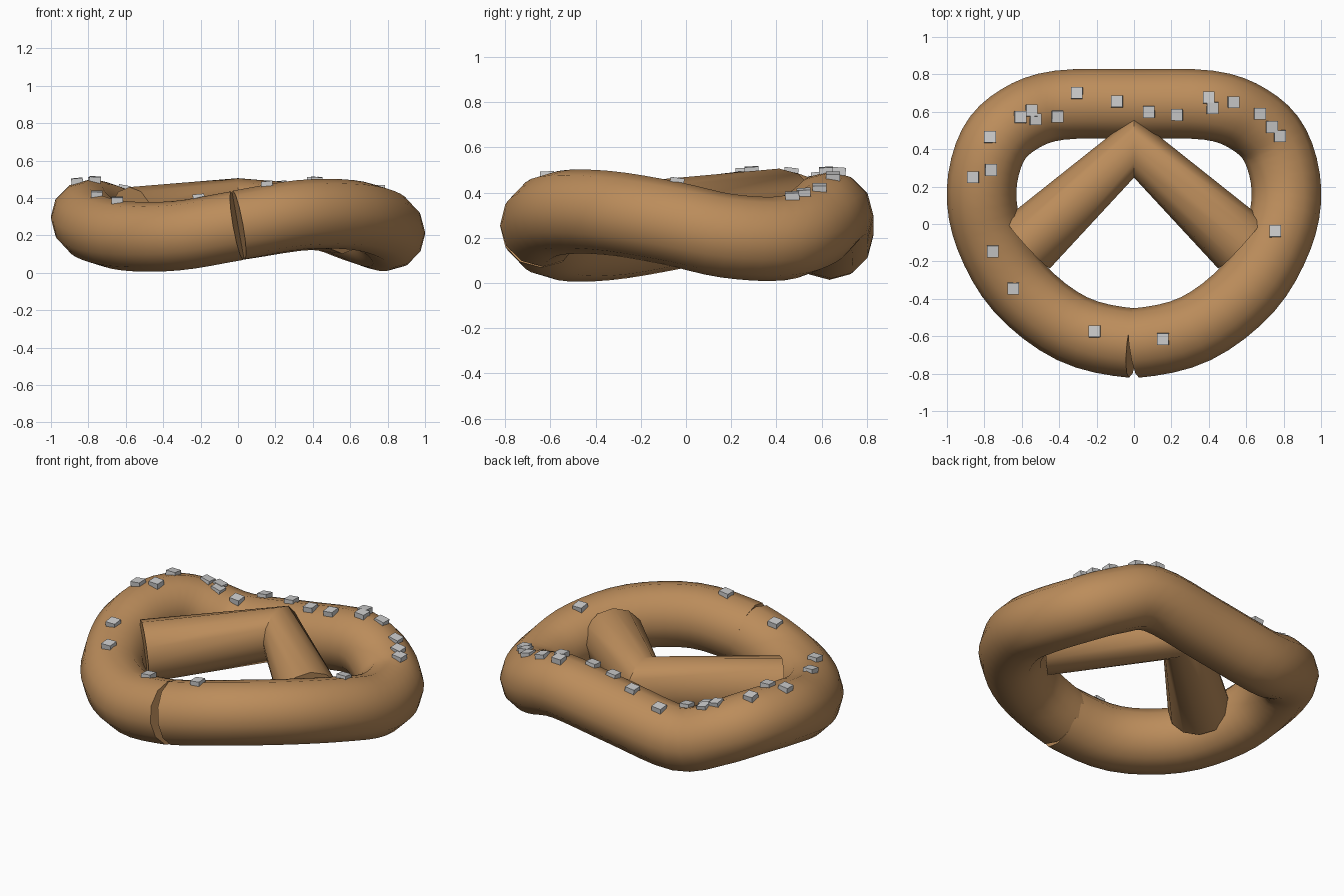
import bpy, bmesh, math
from mathutils import Vector, Matrix

if "Cube" in bpy.data.objects:
    bpy.data.objects.remove(bpy.data.objects["Cube"])

SIDES, R = 12, 0.186
UP = Vector((0, 0, 1))

crust = bpy.data.materials.new("baked_crust")
crust.diffuse_color = (0.5, 0.265, 0.105, 1)
crust.use_nodes = True
crust.node_tree.nodes["Principled BSDF"].inputs["Base Color"].default_value = crust.diffuse_color


def finish(bm, name, mat=None, smooth=False):
    bmesh.ops.recalc_face_normals(bm, faces=bm.faces)
    me = bpy.data.meshes.new(name)
    bm.to_mesh(me)
    bm.free()
    ob = bpy.data.objects.new(name, me)
    bpy.context.collection.objects.link(ob)
    if mat:
        me.materials.append(mat)
    if smooth:
        bpy.ops.object.select_all(action='DESELECT')
        ob.select_set(True)
        bpy.context.view_layer.objects.active = ob
        bpy.ops.object.shade_smooth_by_angle(angle=math.radians(40))
    return ob


def tube(name, path, radii):
    """Capped round tube swept along an open path."""
    bm = bmesh.new()
    rings = []
    n = len(path)
    for i, (p, r) in enumerate(zip(path, radii)):
        a = (p - path[i - 1]).normalized() if i else Vector()
        b = (path[i + 1] - p).normalized() if i < n - 1 else Vector()
        t = (a + b).normalized()
        side = t.cross(UP).normalized()
        up = side.cross(t)
        rings.append([bm.verts.new(p + r * (math.cos(k) * side + math.sin(k) * up))
                      for k in (2 * math.pi * j / SIDES for j in range(SIDES))])
    for q, s in zip(rings, rings[1:]):
        for j in range(SIDES):
            k = (j + 1) % SIDES
            bm.faces.new((q[j], q[k], s[k], s[j]))
    bm.faces.new(rings[0])
    bm.faces.new(rings[-1])
    return finish(bm, name, crust, True)


def catmull(p0, p1, p2, p3, t):
    return 0.5 * (2 * p1 + (p2 - p0) * t + (2 * p0 - 5 * p1 + 4 * p2 - p3) * t * t
                  + (3 * p1 - p0 - 3 * p2 + p3) * t ** 3)


# Outer loop: half outline (x, y, height wave) mirrored with the wave inverted,
# its two ends meeting at the front
half = [(.005, -.637, .002), (.33, -.56, .056), (.61, -.345, .056), (.77, -.07, .011),
        (.815, .18, -.045), (.755, .42, -.057), (.615, .56, -.008), (.4, .635, .054)]
outline = half + [(0, .642, 0)] + [(-x, y, -w) for x, y, w in reversed(half)]
ctrl = [Vector((x, y, .254 + w)) for x, y, w in outline]
ctrl = [2 * ctrl[0] - ctrl[1] + Vector((0, .09, 0))] + ctrl
ctrl.append(2 * ctrl[-1] - ctrl[-2] + Vector((0, .09, 0)))
loop = [catmull(*ctrl[i:i + 4], k / 4) for i in range(len(ctrl) - 3) for k in range(4)]
loop.append(ctrl[-2])
tube("outer_loop", loop, [R] * len(loop))

# Inner arms meeting at the back in a sharp bend
tube("inner_arms", [Vector((-.57, -.105, .28)), Vector((0, .412, .342)),
                    Vector((.57, -.105, .28))], [.179, .164, .179])

# Salt grains resting on the loop
grains = [(-.86, .25), (-.765, .29), (-.77, .465), (-.61, .57), (-.55, .605),
          (-.53, .56), (-.41, .575), (-.305, .70), (-.09, .655), (.08, .60),
          (.23, .585), (.40, .675), (.42, .62), (.53, .65), (.67, .59),
          (.735, .52), (.78, .47), (.755, -.04), (.155, -.615), (-.21, -.575),
          (-.645, -.345), (-.755, -.145)]
for n, (x, y) in enumerate(grains, 1):
    best = None
    for a, b in zip(loop, loop[1:]):
        d = b - a
        s = ((x - a.x) * d.x + (y - a.y) * d.y) / (d.x ** 2 + d.y ** 2)
        c = a + d * max(0, min(1, s))
        dist = math.hypot(x - c.x, y - c.y)
        if best is None or dist < best[0]:
            best = (dist, c, d)
    dist, c, d = best
    pos = Vector((x, y, c.z + math.sqrt(R * R - dist * dist)))
    side = d.cross(UP).normalized()
    normal = (side.cross(d.normalized()) + .5 * (pos - c) / R).normalized()
    rot = UP.rotation_difference(normal).to_matrix().to_4x4()
    bm = bmesh.new()
    bmesh.ops.create_cube(bm, size=1, matrix=Matrix.Translation(pos + normal * .004) @ rot
                          @ Matrix.Diagonal((.062, .062, .034, 1)))
    finish(bm, "salt_grain_%02d" % n)
